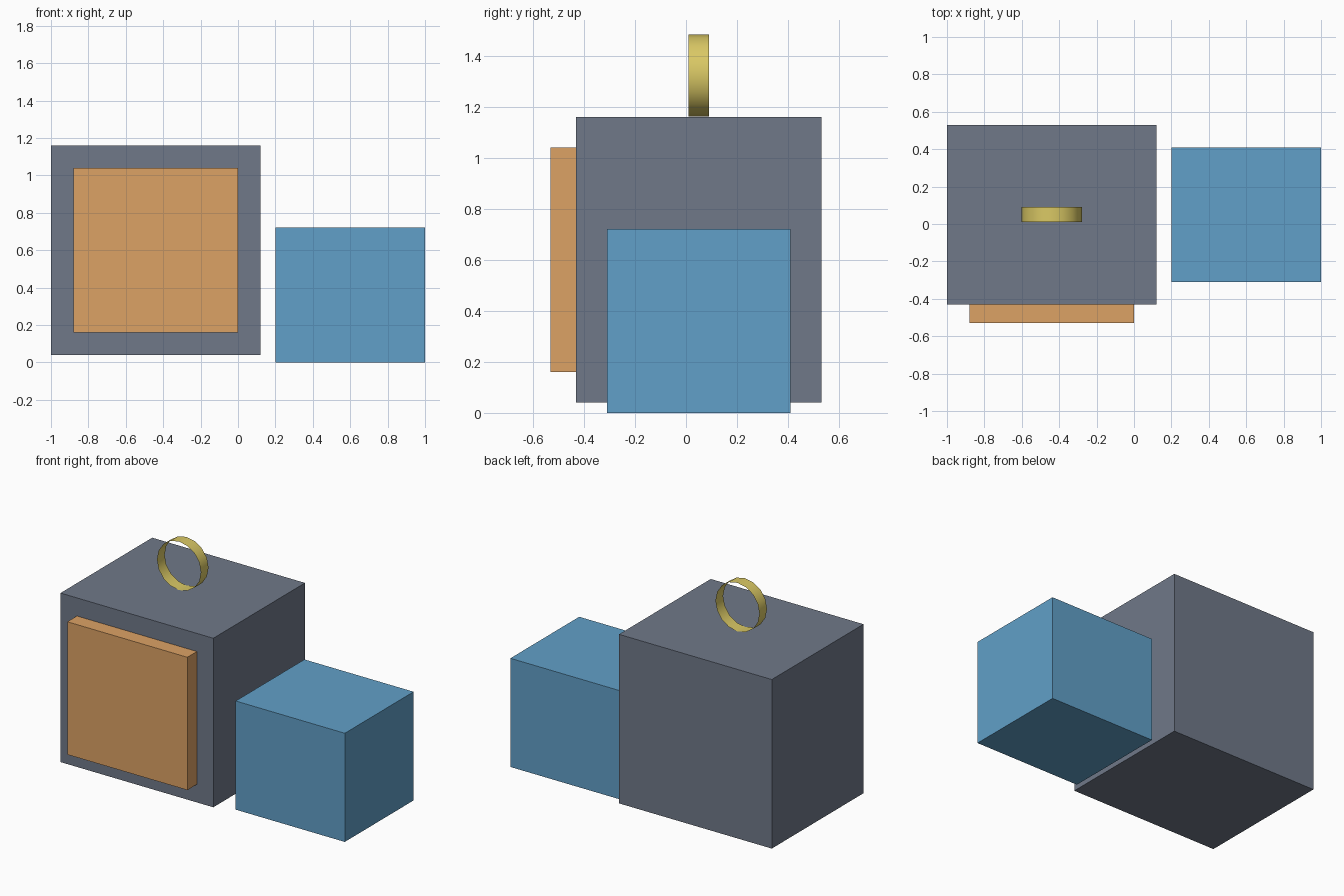
import bpy, bmesh, math
from mathutils import Matrix, Vector

if "Cube" in bpy.data.objects:
    bpy.data.objects.remove(bpy.data.objects["Cube"])


def make_object(name, bm, color=None):
    mesh = bpy.data.meshes.new(name)
    bm.to_mesh(mesh)
    bm.free()
    obj = bpy.data.objects.new(name, mesh)
    bpy.context.collection.objects.link(obj)
    if color:
        mat = bpy.data.materials.new(name + "_color")
        mat.diffuse_color = (*color, 1)
        mat.use_nodes = True
        mat.node_tree.nodes["Principled BSDF"].inputs["Base Color"].default_value = mat.diffuse_color
        mesh.materials.append(mat)
    return obj


def box(name, lo, hi, color=None):
    lo, hi = Vector(lo), Vector(hi)
    bm = bmesh.new()
    bmesh.ops.create_cube(bm, size=1, matrix=Matrix.Translation((lo + hi) / 2)
                          @ Matrix.Diagonal((*(hi - lo), 1)))
    return make_object(name, bm, color)


# large body with a raised front panel
box("main_body", (-1, -0.43, 0.04), (0.12, 0.53, 1.16), (0.16, 0.19, 0.25))
box("front_panel", (-0.88, -0.53, 0.16), (0, -0.43, 1.04), (0.72, 0.36, 0.13))

# smaller block beside the body
box("side_block", (0.2, -0.31, 0), (1, 0.41, 0.72), (0.12, 0.35, 0.58))

# thin open band standing on the body as a handle
bm = bmesh.new()
bmesh.ops.create_cone(bm, cap_ends=False, segments=16, radius1=0.161, radius2=0.161, depth=0.08,
                      matrix=Matrix.Translation((-0.44, 0.05, 1.322))
                      @ Matrix.Rotation(math.pi / 2, 4, 'X'))
for f in bm.faces:
    f.smooth = True
make_object("ring_handle", bm, (0.7, 0.58, 0.13))
